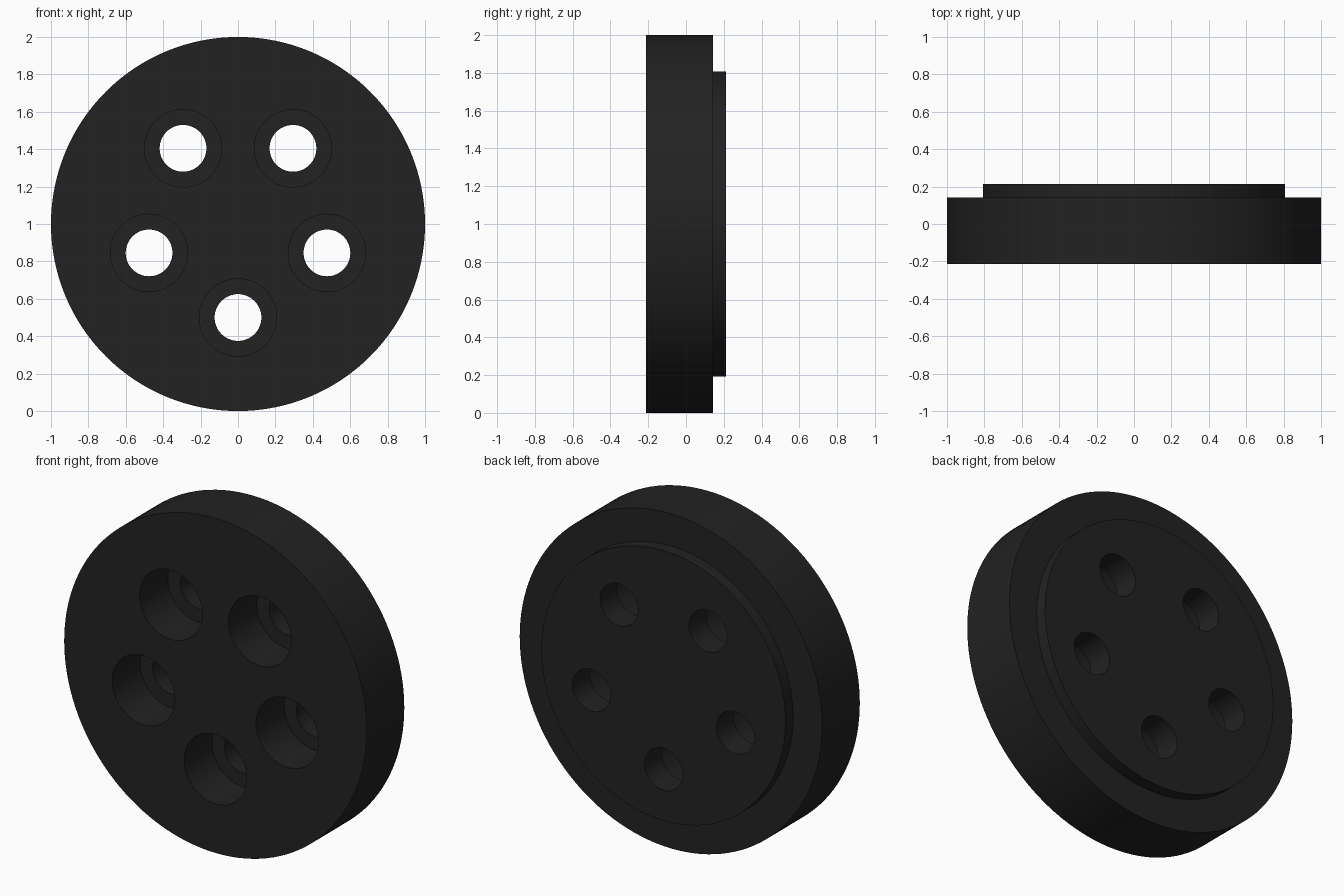
import bpy, math

if "Cube" in bpy.data.objects:
    bpy.data.objects.remove(bpy.data.objects["Cube"])

SEG = 128
BOLT_RADIUS = 0.5          # distance of the holes from the centre
FRONT, STEP, BACK = -0.213, 0.142, 0.213

black = bpy.data.materials.new("matte_black")
black.diffuse_color = (0.016, 0.016, 0.016, 1)
black.use_nodes = True
black.node_tree.nodes["Principled BSDF"].inputs["Base Color"].default_value = black.diffuse_color


def cylinder(name, radius, y0, y1, x=0.0, z=1.0, seg=SEG):
    """Cylinder lying along y, from y0 to y1."""
    bpy.ops.mesh.primitive_cylinder_add(
        vertices=seg, radius=radius, depth=y1 - y0,
        location=(x, (y0 + y1) / 2, z), rotation=(math.pi / 2, 0, 0))
    obj = bpy.context.object
    obj.name = name
    return obj


def boolean(target, tool, operation):
    mod = target.modifiers.new(tool.name, 'BOOLEAN')
    mod.operation = operation
    mod.solver = 'EXACT'
    mod.object = tool
    bpy.context.view_layer.objects.active = target
    bpy.ops.object.modifier_apply(modifier=mod.name)
    bpy.data.objects.remove(tool, do_unlink=True)


# Main disc with the raised boss on its back
disc = cylinder("wheel_spacer_disc", 1.0, FRONT, STEP)
boolean(disc, cylinder("boss", 0.807, 0.0, BACK), 'UNION')

# Five through holes with wide counterbores from the front
for i in range(5):
    a = -math.pi / 2 + i * 2 * math.pi / 5
    x, z = BOLT_RADIUS * math.cos(a), 1 + BOLT_RADIUS * math.sin(a)
    boolean(disc, cylinder("counterbore", 0.207, FRONT - 0.1, FRONT + 0.265, x, z, 64), 'DIFFERENCE')
    boolean(disc, cylinder("bolt_hole", 0.125, FRONT - 0.1, BACK + 0.1, x, z, 64), 'DIFFERENCE')

# Colour and shading
disc.data.materials.clear()
disc.data.materials.append(black)
for p in disc.data.polygons:
    p.material_index = 0
bpy.ops.object.select_all(action='DESELECT')
disc.select_set(True)
bpy.context.view_layer.objects.active = disc
bpy.ops.object.shade_smooth_by_angle(angle=math.radians(30))
